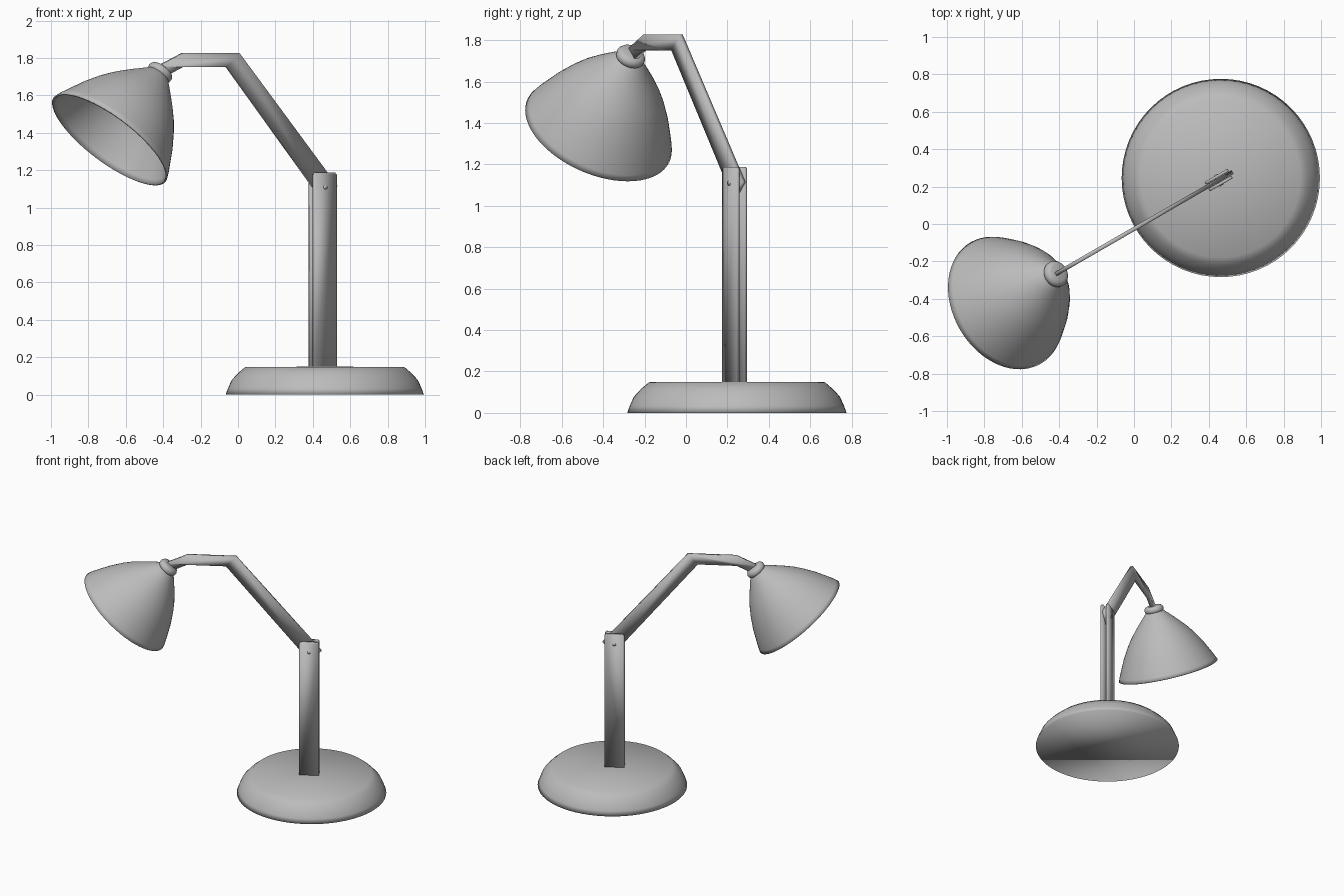
import bpy, bmesh, math
from mathutils import Matrix, Vector

if "Cube" in bpy.data.objects:
    bpy.data.objects.remove(bpy.data.objects["Cube"])

# Lamp plane: local x runs from the post towards the shade, origin under the post
LAMP = Matrix.Translation((0.453, 0.235, 0)) @ Matrix.Rotation(math.radians(210), 4, 'Z')

# Mid-grey metal
GREY = bpy.data.materials.new("mid_grey")
GREY.diffuse_color = (0.5, 0.5, 0.5, 1)
GREY.use_nodes = True
GREY.node_tree.nodes["Principled BSDF"].inputs["Base Color"].default_value = GREY.diffuse_color


def finish(name, bm, matrix, angle):
    bmesh.ops.recalc_face_normals(bm, faces=bm.faces)
    mesh = bpy.data.meshes.new(name)
    bm.to_mesh(mesh)
    bm.free()
    mesh.materials.append(GREY)
    ob = bpy.data.objects.new(name, mesh)
    bpy.context.collection.objects.link(ob)
    ob.matrix_world = matrix
    bpy.ops.object.select_all(action='DESELECT')
    ob.select_set(True)
    bpy.context.view_layer.objects.active = ob
    bpy.ops.object.shade_smooth_by_angle(angle=math.radians(angle))
    return ob


def lathe(name, profile, matrix, angle=180, steps=64, cap=False):
    # Spin (radius, height) points around local z, optionally closing the open rings
    bm = bmesh.new()
    vs = [bm.verts.new((r, 0, z)) for r, z in profile]
    es = [bm.edges.new(p) for p in zip(vs, vs[1:])]
    bmesh.ops.spin(bm, geom=vs + es, cent=(0, 0, 0), axis=(0, 0, 1),
                   angle=math.tau, steps=steps)
    bmesh.ops.remove_doubles(bm, verts=bm.verts, dist=1e-5)
    if cap:
        bmesh.ops.holes_fill(bm, edges=[e for e in bm.edges if e.is_boundary], sides=0)
    return finish(name, bm, matrix, angle)


def slab(name, outline, y0, y1):
    # Extrude an (along, z) outline across the lamp plane, softly shaded all round
    bm = bmesh.new()
    face = bm.faces.new([bm.verts.new((s, y0, z)) for s, z in outline])
    ext = bmesh.ops.extrude_face_region(bm, geom=[face])
    bmesh.ops.translate(bm, vec=(0, y1 - y0, 0),
                        verts=[v for v in ext['geom'] if isinstance(v, bmesh.types.BMVert)])
    return finish(name, bm, LAMP, 180)


# Weighted round base
lathe("base", [(0.53, 0), (0.517, 0.035), (0.498, 0.078), (0.463, 0.116), (0.425, 0.148),
               (0, 0.15)], Matrix.Translation((0.464, 0.246, 0)), cap=True)

# Twin post plates with clipped top corners
plate = [(-0.071, 0.13), (0.071, 0.13), (0.071, 1.175), (0.06, 1.188),
         (-0.06, 1.188), (-0.071, 1.175)]
for side, name in ((1, "post_plate_front"), (-1, "post_plate_back")):
    slab(name, plate, side * 0.013, side * 0.029)

# Tapered, bent arm held between the plates
slab("arm", [(-0.086, 1.115), (0.0, 1.036), (0.593, 1.751), (0.87, 1.751),
             (1.0, 1.69), (1.022, 1.755), (0.865, 1.827), (0.52, 1.827)],
     -0.011, 0.011)

# Pivot screw
lathe("pivot_screw", [(0, -0.033), (0.012, -0.033), (0.012, 0.033), (0, 0.033)],
      LAMP @ Matrix.Translation((0, 0, 1.11)) @ Matrix.Rotation(math.pi / 2, 4, 'X'), steps=16)

# Bell shade hanging along a tilted axis
axis = Vector((0.313, 0, -0.36))
tilt = LAMP @ Matrix.Translation((1.0, 0, 1.727)) @ axis.to_track_quat('Z', 'Y').to_matrix().to_4x4()
shade = lathe("shade", [(0.0, 0.0), (0.035, 0.002), (0.06, 0.018), (0.098, 0.058), (0.136, 0.098),
                        (0.172, 0.138), (0.218, 0.193), (0.257, 0.249), (0.305, 0.33),
                        (0.343, 0.408), (0.364, 0.452), (0.375, 0.48)], tilt)
thick = shade.modifiers.new("thickness", 'SOLIDIFY')
thick.thickness, thick.offset = 0.01, -1

# Rounded collar on top of the shade
lathe("collar", [(0, -0.022), (0.045, -0.022), (0.062, -0.015), (0.072, 0), (0.071, 0.016),
                 (0.064, 0.03), (0, 0.03)], tilt, steps=40)
